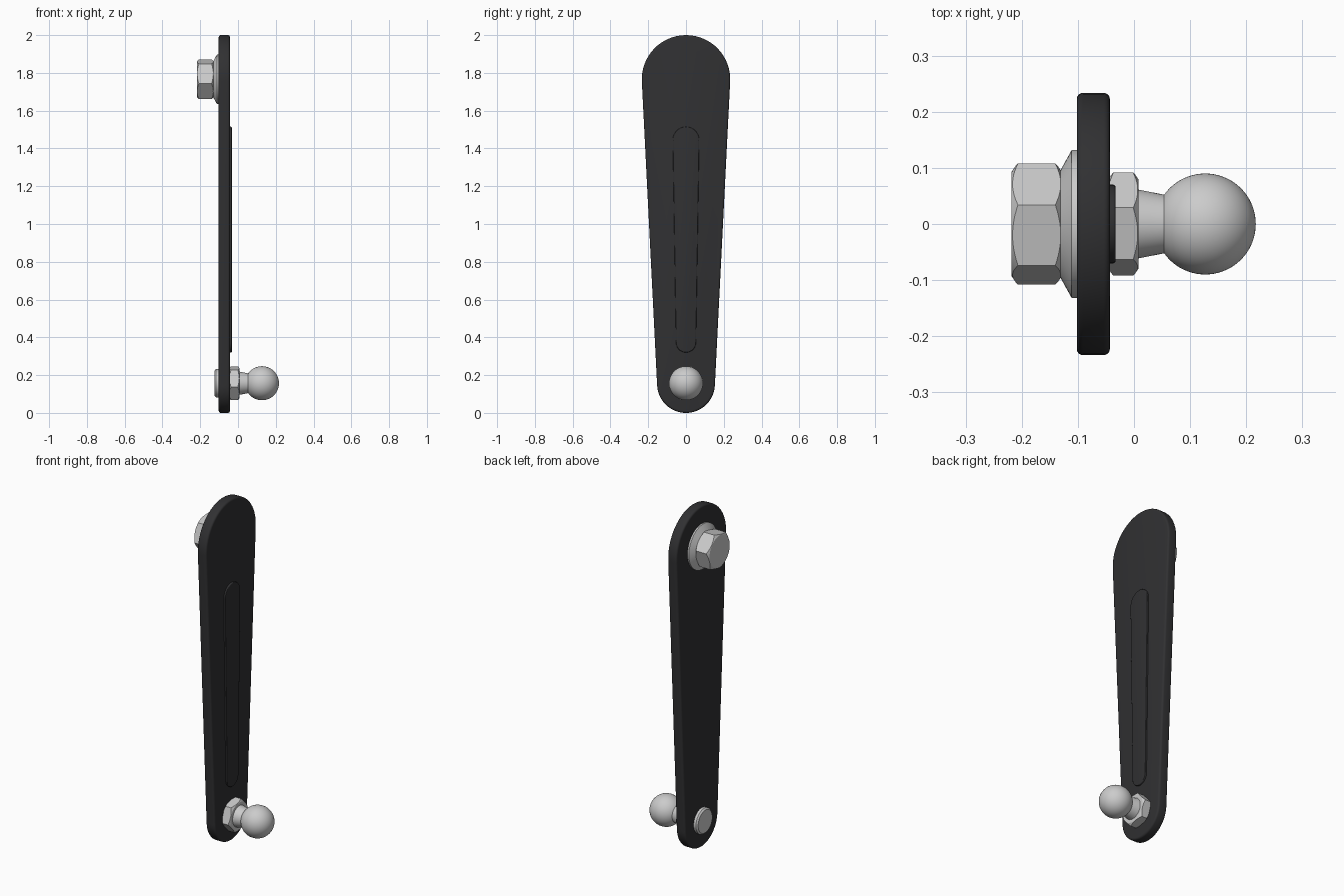
import bpy, bmesh
from math import sin, cos, pi, asin, sqrt, radians

if "Cube" in bpy.data.objects:
    bpy.data.objects.remove(bpy.data.objects["Cube"])

ARM_X0, ARM_X1 = -0.102, -0.043
PIVOT_Z, STUD_Z = 1.766, 0.157

dark = bpy.data.materials.new("dark_plastic")
dark.diffuse_color = (0.03, 0.03, 0.032, 1)
dark.use_nodes = True
dark.node_tree.nodes["Principled BSDF"].inputs["Base Color"].default_value = dark.diffuse_color


def make(name, rings, angle=25, mat=None):
    """Skin a list of equal-length point rings and cap both ends."""
    bm = bmesh.new()
    vs = [[bm.verts.new(p) for p in ring] for ring in rings]
    n = len(vs[0])
    for a, b in zip(vs, vs[1:]):
        for i in range(n):
            j = (i + 1) % n
            bm.faces.new((a[i], a[j], b[j], b[i]))
    bm.faces.new(vs[0])
    bm.faces.new(vs[-1])
    bmesh.ops.remove_doubles(bm, verts=bm.verts, dist=1e-6)
    bmesh.ops.recalc_face_normals(bm, faces=bm.faces)
    me = bpy.data.meshes.new(name)
    bm.to_mesh(me)
    bm.free()
    ob = bpy.data.objects.new(name, me)
    bpy.context.collection.objects.link(ob)
    if mat:
        me.materials.append(mat)
    bpy.ops.object.select_all(action='DESELECT')
    ob.select_set(True)
    bpy.context.view_layer.objects.active = ob
    bpy.ops.object.shade_smooth_by_angle(angle=radians(angle))
    return ob


def lathe(name, z, profile, n=64, angle=25):
    """Turn (x, radius) points around an axis along x."""
    return make(name, [[(x, r * cos(2 * pi * i / n), z + r * sin(2 * pi * i / n))
                        for i in range(n)] for x, r in profile], angle)


def hexagon(name, z, x0, x1, radius, turn, n=72):
    """Hex prism along x with conical chamfers at both ends."""
    apothem = radius * cos(pi / 6)
    rc = apothem * 0.975
    rings = [[], [], [], []]
    for i in range(n):
        t = 2 * pi * i / n
        r = apothem / cos(t % (pi / 3) - pi / 6)
        d = (r - rc) * 0.65
        c, s = cos(t + turn), sin(t + turn)
        for ring, x, q in zip(rings, (x0, x0 + d, x1 - d, x1), (rc, r, r, rc)):
            ring.append((x, q * c, z + q * s))
    return make(name, rings, 20)


def taper_slot(name, zb, rb, zt, rt, x0, x1, bevel0, bevel1, n=32):
    """Plate outlined by two circles and their tangents, with rounded rims."""
    p = -asin((rt - rb) / (zt - zb))

    def outline(x, inset):
        top = [p + (pi - 2 * p) * i / n for i in range(n + 1)]
        low = [pi - p + (pi + 2 * p) * i / n for i in range(n + 1)]
        return ([(x, (rt - inset) * cos(a), zt + (rt - inset) * sin(a)) for a in top] +
                [(x, (rb - inset) * cos(a), zb + (rb - inset) * sin(a)) for a in low])

    steps = [i * pi / 8 for i in range(5)]
    rings = [outline(x0, 0)] if not bevel0 else [
        outline(x0 + bevel0 * (1 - cos(a)), bevel0 * (1 - sin(a))) for a in steps]
    rings += [outline(x1 - bevel1 * (1 - sin(a)), bevel1 * (1 - cos(a))) for a in steps]
    return make(name, rings, 30, dark)


# Tapered arm and its raised rib
taper_slot("arm_plate", 0.153, 0.153, PIVOT_Z, 0.234, ARM_X0, ARM_X1, 0.011, 0.011)
taper_slot("arm_rib", 0.373, 0.053, 1.445, 0.070, ARM_X1 - 0.01, -0.033, 0, 0.004)

# Pivot bolt: flange and hex head
lathe("bolt_flange", PIVOT_Z, [(-0.132, 0.094), (-0.111, 0.132), (-0.098, 0.132)])
hexagon("bolt_head", PIVOT_Z, -0.218, -0.129, 0.1104, radians(12))

# Ball stud: rivet end, hex collar, neck and ball
lathe("stud_rivet", STUD_Z, [(-0.125, 0.066), (-0.117, 0.075), (-0.098, 0.075)])
hexagon("stud_collar", STUD_Z, -0.046, 0.008, 0.094, radians(12))
lathe("stud_neck", STUD_Z, [(0.004, 0.062), (0.055, 0.052)])
R, CX = 0.09, 0.127
start = asin(0.03 / R)
lathe("stud_ball", STUD_Z,
      [(CX - R * cos(a), max(R * sin(a), 0.0005))
       for a in [start + (pi - start) * i / 32 for i in range(33)]])
